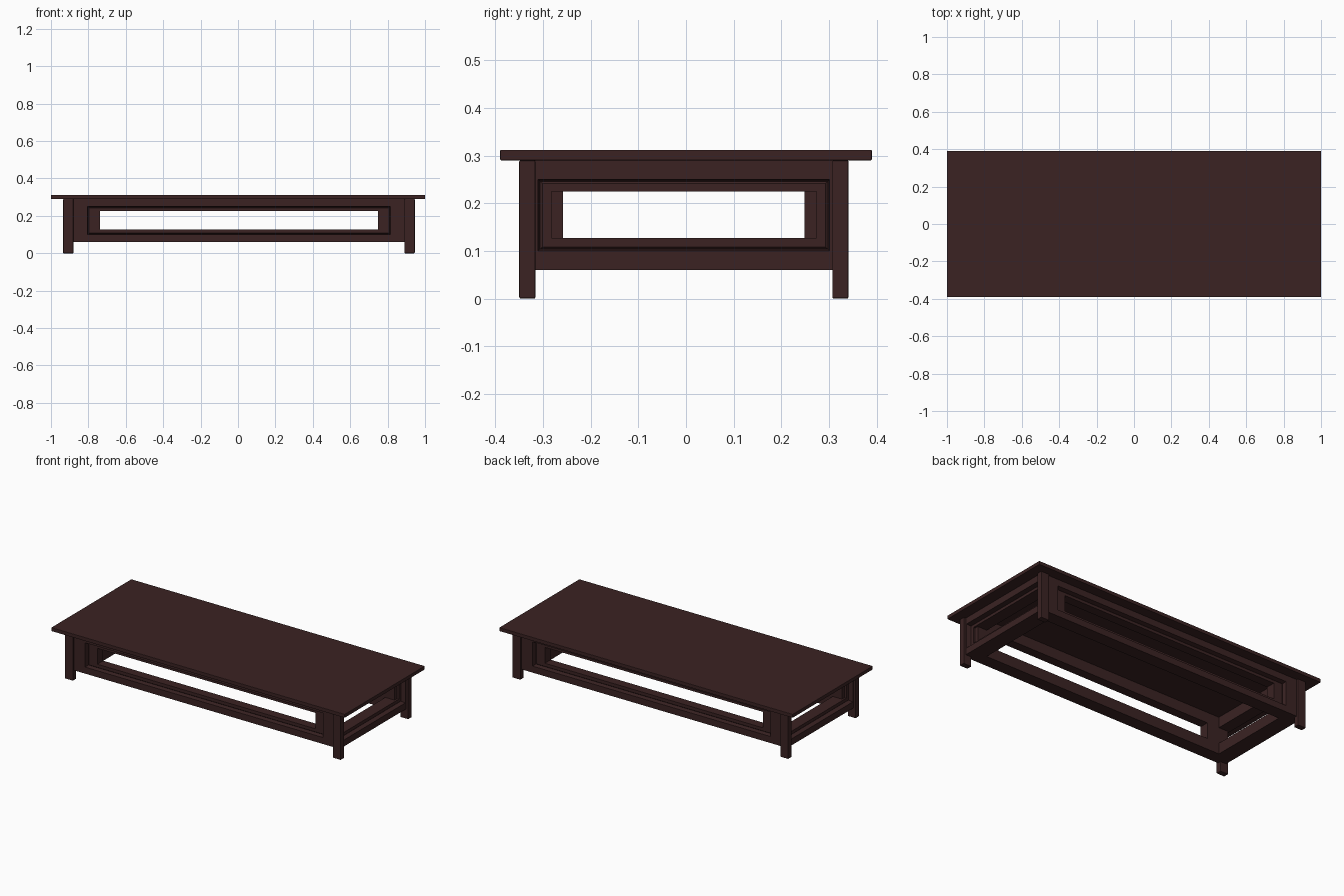
import bpy, bmesh, math
from mathutils import Matrix, Vector

if "Cube" in bpy.data.objects:
    bpy.data.objects.remove(bpy.data.objects["Cube"])

wood = bpy.data.materials.new("dark red brown wood")
wood.diffuse_color = (0.043, 0.0165, 0.0165, 1)
wood.use_nodes = True
wood.node_tree.nodes["Principled BSDF"].inputs["Base Color"].default_value = wood.diffuse_color

CX, CY = 0.005, -0.0045      # the base sits slightly off the top's centre
BOTTOM, UNDER, TOP = 0.06, 0.29, 0.312


def finish(name, bm, bevel=0.0):
    bmesh.ops.recalc_face_normals(bm, faces=bm.faces)
    me = bpy.data.meshes.new(name)
    bm.to_mesh(me)
    bm.free()
    me.materials.append(wood)
    ob = bpy.data.objects.new(name, me)
    bpy.context.collection.objects.link(ob)
    if bevel:
        mod = ob.modifiers.new("soft edges", 'BEVEL')
        mod.width = bevel
        mod.segments = 2
    return ob


def box(name, lo, hi, bevel):
    lo, hi = Vector(lo), Vector(hi)
    bm = bmesh.new()
    bmesh.ops.create_cube(bm, size=1)
    bmesh.ops.scale(bm, vec=hi - lo, verts=bm.verts)
    bmesh.ops.translate(bm, vec=(lo + hi) / 2, verts=bm.verts)
    return finish(name, bm, bevel)


def panel(name, loops, angle):
    """Closed ring of rectangles (half width, z low, z high, distance out), turned about the base centre."""
    bm = bmesh.new()
    rings = [[bm.verts.new((x, -d, z)) for x, z in ((-w, a), (w, a), (w, b), (-w, b))]
             for w, a, b, d in loops]
    for r, s in zip(rings, rings[1:] + rings[:1]):
        for i in range(4):
            j = (i + 1) % 4
            bm.faces.new((r[i], r[j], s[j], s[i]))
    bmesh.ops.transform(bm, verts=bm.verts,
                        matrix=Matrix.Translation((CX, CY, 0)) @ Matrix.Rotation(angle, 4, 'Z'))
    return finish(name, bm)


def loops(outer, recess, opening, face, sunk, back):
    return [(outer, BOTTOM, UNDER, face),               # apron face
            (recess, 0.10, 0.25, face),                 # moulding lip
            (recess - 0.004, 0.104, 0.246, sunk - 0.004),
            (recess - 0.009, 0.108, 0.242, sunk),       # sunken inner frame
            (opening, 0.127, 0.225, sunk),
            (opening, 0.127, 0.225, back),              # through opening
            (outer, BOTTOM, UNDER, back)]


# table top
box("table_top", (-1, -0.39, UNDER), (1, 0.39, TOP), 0.002)

# four legs
for sx, xn in ((-1, "left"), (1, "right")):
    for sy, yn in ((-1, "front"), (1, "back")):
        xs = sorted((CX + sx * 0.885, CX + sx * 0.94))
        ys = sorted((CY + sy * 0.3115, CY + sy * 0.3455))
        box(f"{yn}_{xn}_leg", (xs[0], ys[0], 0), (xs[1], ys[1], UNDER), 0.003)

# framed open panels between the legs
long_side = loops(0.888, 0.81, 0.743, 0.333, 0.310, 0.2535)
short_side = loops(0.314, 0.306, 0.278, 0.925, 0.900, 0.825)
for name, shape, turn in (("front_panel", long_side, 0), ("right_panel", short_side, 1),
                          ("back_panel", long_side, 2), ("left_panel", short_side, 3)):
    panel(name, shape, turn * math.pi / 2)
